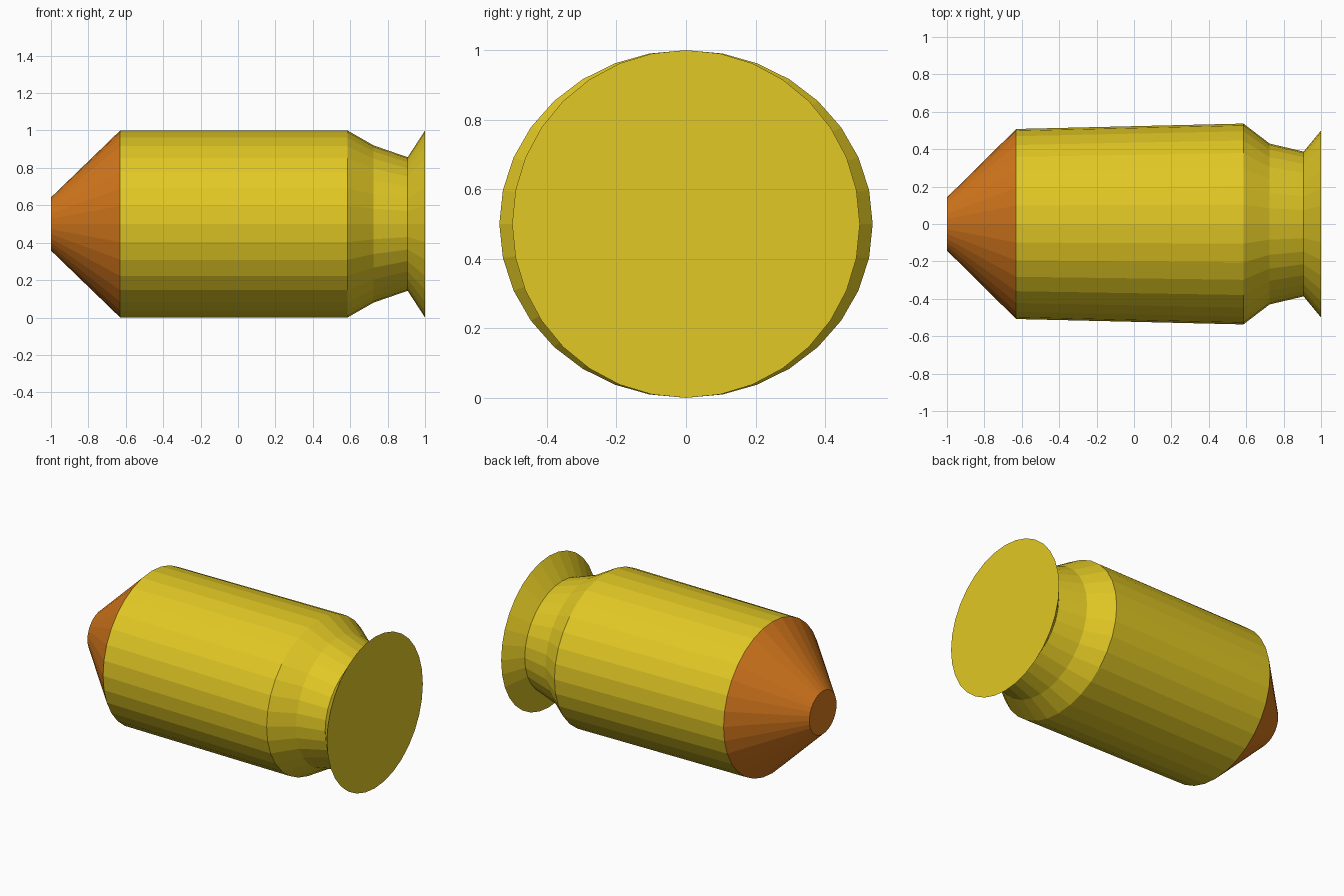
import bpy, bmesh, math

if "Cube" in bpy.data.objects:
    bpy.data.objects.remove(bpy.data.objects["Cube"])

SIDES = 32


def material(name, color):
    m = bpy.data.materials.new(name)
    m.diffuse_color = color
    m.use_nodes = True
    m.node_tree.nodes["Principled BSDF"].inputs["Base Color"].default_value = m.diffuse_color
    return m


def lathe(name, stations, mat, cap_start=False, cap_end=False):
    """Skin elliptical rings (x, y radius, z radius) along the x axis."""
    bm = bmesh.new()
    rings = []
    for x, ry, rz in stations:
        angles = [2 * math.pi * i / SIDES for i in range(SIDES)]
        rings.append([bm.verts.new((x, ry * math.cos(a), 0.5 + rz * math.sin(a)))
                      for a in angles])
    for a, b in zip(rings, rings[1:]):
        for i in range(SIDES):
            j = (i + 1) % SIDES
            bm.faces.new((a[i], a[j], b[j], b[i]))
    if cap_start:
        bm.faces.new(rings[0][::-1])
    if cap_end:
        bm.faces.new(rings[-1])
    # Orient every face away from the long axis
    bm.normal_update()
    for f in bm.faces:
        c = f.calc_center_median()
        if len(f.verts) > 4:
            out = f.normal.x * c.x
        else:
            out = f.normal.y * c.y + f.normal.z * (c.z - 0.5)
        if out < 0:
            f.normal_flip()
    mesh = bpy.data.meshes.new(name)
    bm.to_mesh(mesh)
    bm.free()
    mesh.materials.append(mat)
    obj = bpy.data.objects.new(name, mesh)
    bpy.context.collection.objects.link(obj)
    return obj


yellow = material("yellow", (0.76, 0.58, 0.018, 1))
orange = material("orange", (0.68, 0.19, 0.012, 1))

# Blunt cone tip
lathe("nose_cone", [(-1.0, 0.142, 0.142), (-0.63, 0.508, 0.5)],
      orange, cap_start=True)

# Barrel, tapered shoulder, neck and flared base rim
lathe("casing", [(-0.63, 0.508, 0.5), (0.585, 0.537, 0.5), (0.725, 0.43, 0.42),
                 (0.907, 0.387, 0.357), (1.0, 0.5, 0.5)],
      yellow, cap_end=True)
